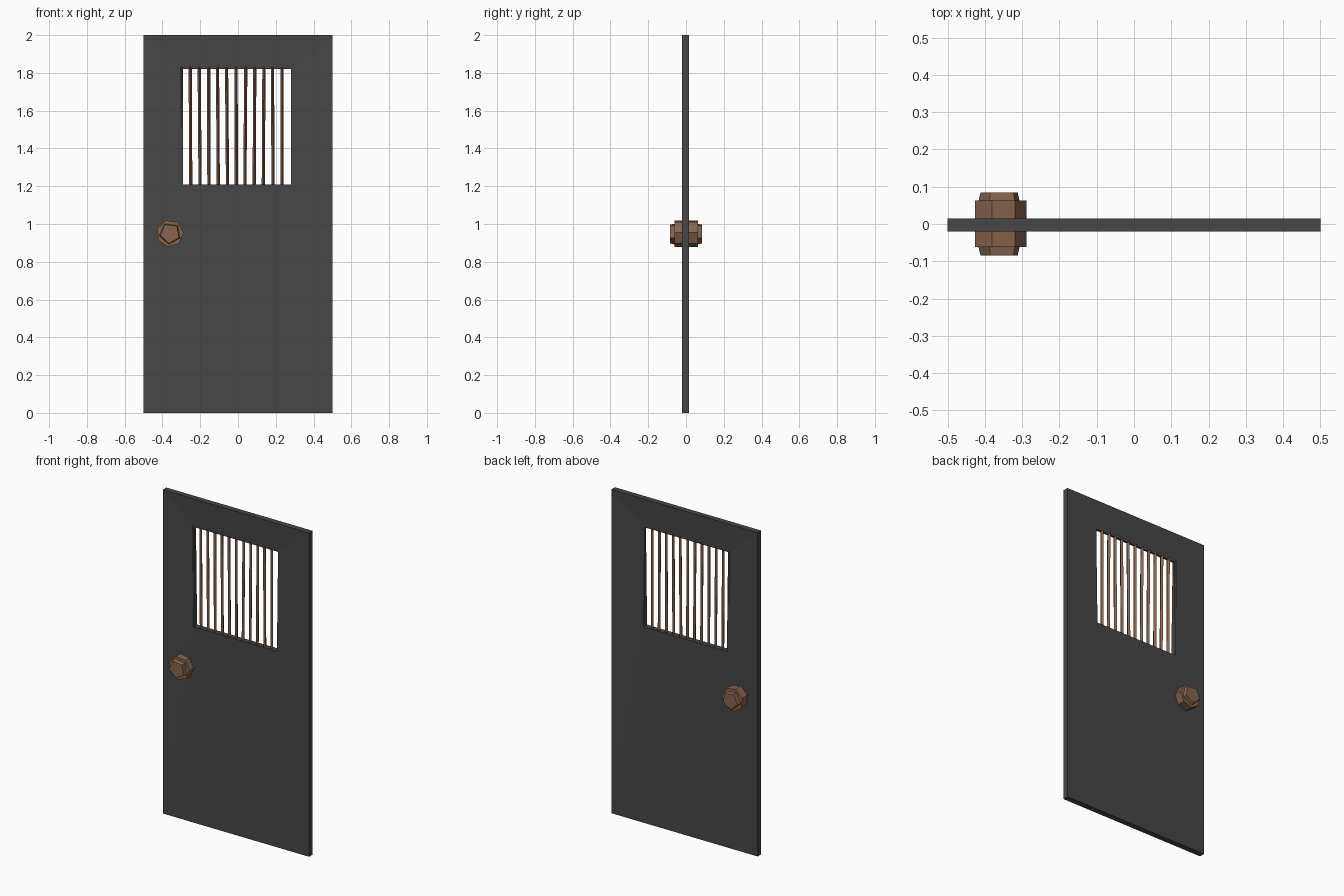
import bpy, bmesh, math, random
from mathutils import Matrix, Vector

if "Cube" in bpy.data.objects:
    bpy.data.objects.remove(bpy.data.objects["Cube"])

random.seed(4)


def material(name, rgb):
    m = bpy.data.materials.new(name)
    m.diffuse_color = (*rgb, 1)
    m.use_nodes = True
    m.node_tree.nodes["Principled BSDF"].inputs["Base Color"].default_value = m.diffuse_color
    return m


IRON = material("dark grey iron", (0.063, 0.063, 0.063))
BRONZE = material("brown bronze", (0.245, 0.128, 0.076))


def finish(bm, name, mat):
    bmesh.ops.recalc_face_normals(bm, faces=bm.faces)
    me = bpy.data.meshes.new(name)
    bm.to_mesh(me)
    bm.free()
    me.materials.append(mat)
    ob = bpy.data.objects.new(name, me)
    bpy.context.collection.objects.link(ob)
    return ob


# Door panel: mitred ring around the window, thinner at the window's top edge
FRONT, BACK, PINCH = -0.02, 0.015, 0.011
outer = [(-0.5, 0), (0.5, 0), (0.5, 2), (-0.5, 2)]
inner = [(-0.29, 1.21), (0.28, 1.21), (0.28, 1.82), (-0.29, 1.82)]
bm = bmesh.new()


def ring(points, y, top_y):
    return [bm.verts.new((x, top_y if i > 1 else y, z)) for i, (x, z) in enumerate(points)]


loops = [ring(outer, FRONT, FRONT), ring(inner, FRONT, FRONT + PINCH),
         ring(inner, BACK, BACK - PINCH), ring(outer, BACK, BACK)]
for k in range(4):
    a, b = loops[k], loops[(k + 1) % 4]
    for i in range(4):
        j = (i + 1) % 4
        bm.faces.new((a[i], a[j], b[j], b[i]))
finish(bm, "door_panel", IRON)

# Window bars: slim diamond rods, the first one half buried in the frame
bm = bmesh.new()
for i in range(12):
    x = -0.30 + 0.0484 * i
    lean = random.uniform(-0.003, 0.003) if i else 0
    rod = bmesh.ops.create_cone(bm, cap_ends=True, segments=4,
                                radius1=1, radius2=1, depth=0.63)["verts"]
    for v in rod:
        v.co = Vector((x + v.co.x * 0.0085 + lean * v.co.z / 0.315,
                       -0.0025 + v.co.y * 0.0135, 1.515 + v.co.z))
finish(bm, "window_bars", BRONZE)


# Knob: faceted drum through the door with a smaller tapered cap on each side
def facet(bm, sides, r1, r2, y1, y2, turn):
    rot = Matrix.Rotation(math.radians(90), 4, 'X') @ Matrix.Rotation(turn, 4, 'Z')
    place = Matrix.Translation((-0.36, (y1 + y2) / 2, 0.95))
    bmesh.ops.create_cone(bm, cap_ends=True, segments=sides, radius1=r1, radius2=r2,
                          depth=abs(y2 - y1), matrix=place @ rot)


bm = bmesh.new()
facet(bm, 7, 0.072, 0.072, -0.062, 0.063, 0.3)
facet(bm, 5, 0.060, 0.053, -0.085, -0.055, 0.5)
facet(bm, 5, 0.053, 0.060, 0.055, 0.085, 0.5)
finish(bm, "door_knob", BRONZE)
